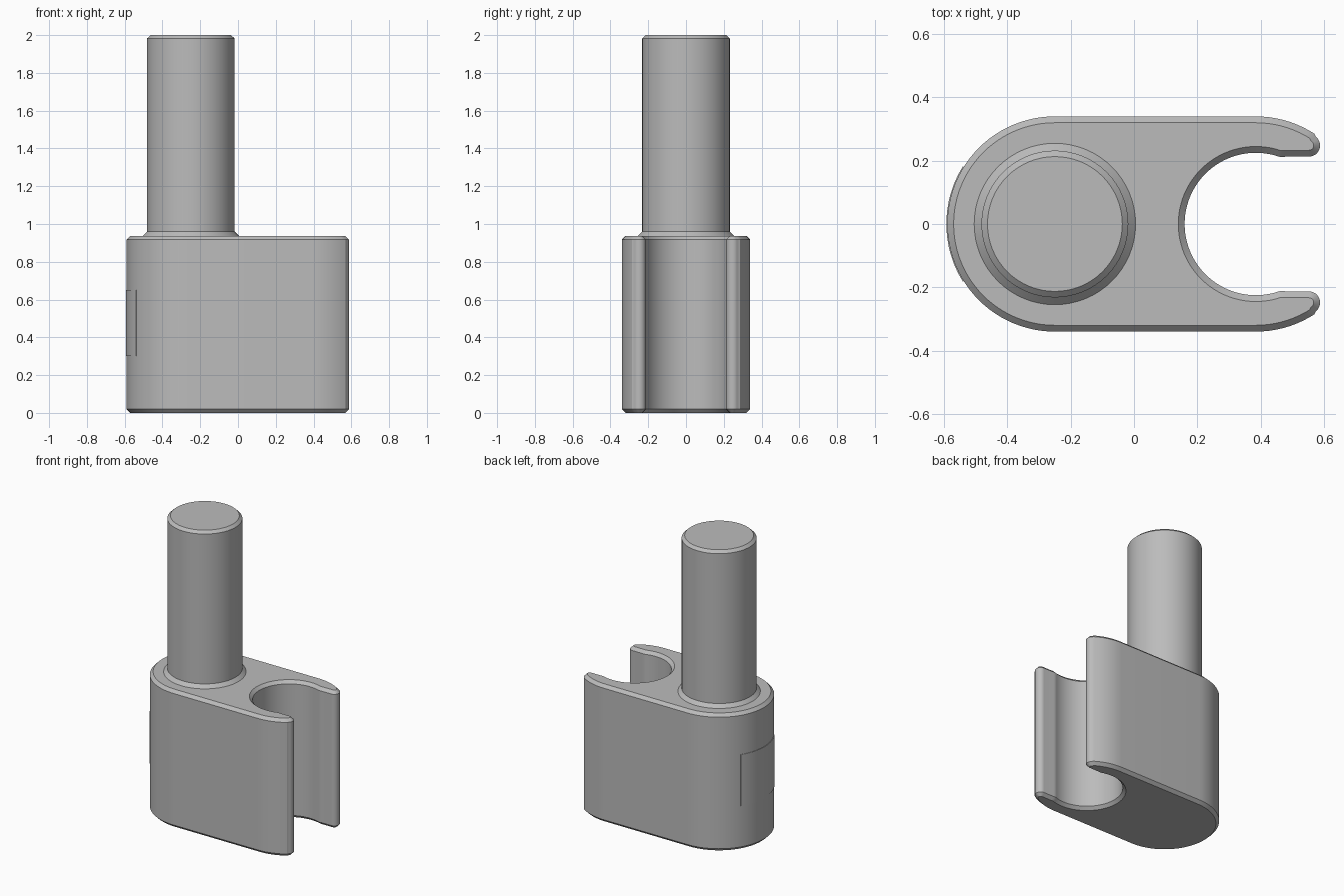
import bpy, bmesh
from math import radians, cos, sin, pi

cube = bpy.data.objects.get("Cube")
if cube:
    bpy.data.objects.remove(cube)

grey = bpy.data.materials.new("plain grey")
grey.use_nodes = True
colour = (0.5, 0.5, 0.5, 1)
grey.diffuse_color = colour
grey.node_tree.nodes["Principled BSDF"].inputs["Base Color"].default_value = colour

POST_X, CLIP_X = -0.25, 0.385
BODY_R, BODY_H, CHAMFER = 0.34, 0.937, 0.02


def arc(cx, cy, r, start, end, steps):
    """Points along an arc, angles in degrees."""
    angles = [radians(start + (end - start) * i / steps) for i in range(steps + 1)]
    return [(cx + r * cos(a), cy + r * sin(a)) for a in angles]


def finish(name, bm, smooth=25):
    bmesh.ops.recalc_face_normals(bm, faces=bm.faces)
    mesh = bpy.data.meshes.new(name)
    bm.to_mesh(mesh)
    bm.free()
    mesh.materials.append(grey)
    obj = bpy.data.objects.new(name, mesh)
    bpy.context.collection.objects.link(obj)
    bpy.ops.object.select_all(action="DESELECT")
    obj.select_set(True)
    bpy.context.view_layer.objects.active = obj
    bpy.ops.object.shade_smooth_by_angle(angle=radians(smooth))
    return obj


def prism(outline, z0, z1):
    bm = bmesh.new()
    face = bm.faces.new([bm.verts.new((x, y, z0)) for x, y in outline])
    out = bmesh.ops.extrude_face_region(bm, geom=[face])
    verts = [g for g in out["geom"] if isinstance(g, bmesh.types.BMVert)]
    bmesh.ops.translate(bm, verts=verts, vec=(0, 0, z1 - z0))
    bmesh.ops.recalc_face_normals(bm, faces=bm.faces)
    return bm


# Clip body: half outline from the closed end round the jaw tip to the socket, mirrored
half = arc(POST_X, 0, BODY_R, 180, 90, 24)
half += arc(CLIP_X, 0, BODY_R, 90, 57, 9)
half += arc(0.553, 0.248, 0.035, 50, -90, 12)
half += [(0.48, 0.213), (0.467, 0.211), (0.455, 0.2135)]
half += arc(CLIP_X, 0, 0.225, 75, 180, 28)
outline = half + [(x, -y) for x, y in reversed(half[1:-1])]
bm = prism(outline, 0, BODY_H)
rims = [e for e in bm.edges if abs(e.verts[0].co.z - e.verts[1].co.z) < 1e-5]
bmesh.ops.bevel(bm, geom=rims, offset=CHAMFER, offset_type="OFFSET",
                segments=1, profile=0.5, affect="EDGES")
finish("clip_body", bm)

# Post: turned profile with a flared foot and a chamfered top
profile = [(0.255, 0.93), (0.255, BODY_H), (0.232, 0.96), (0.232, 1.982), (0.213, 2.0)]
SIDES = 64
bm = bmesh.new()
rings = [[bm.verts.new((POST_X + r * cos(2 * pi * i / SIDES), r * sin(2 * pi * i / SIDES), z))
          for i in range(SIDES)] for r, z in profile]
for low, high in zip(rings, rings[1:]):
    for i in range(SIDES):
        j = (i + 1) % SIDES
        bm.faces.new((low[i], low[j], high[j], high[i]))
bm.faces.new(rings[0][::-1])
bm.faces.new(rings[-1])
finish("post", bm)

# Thin raised pad on the closed end
pad = arc(POST_X, 0, BODY_R + 0.003, 148, 212, 16) + arc(POST_X, 0, BODY_R - 0.01, 212, 148, 16)
finish("end_pad", prism(pad, 0.3, 0.65))
